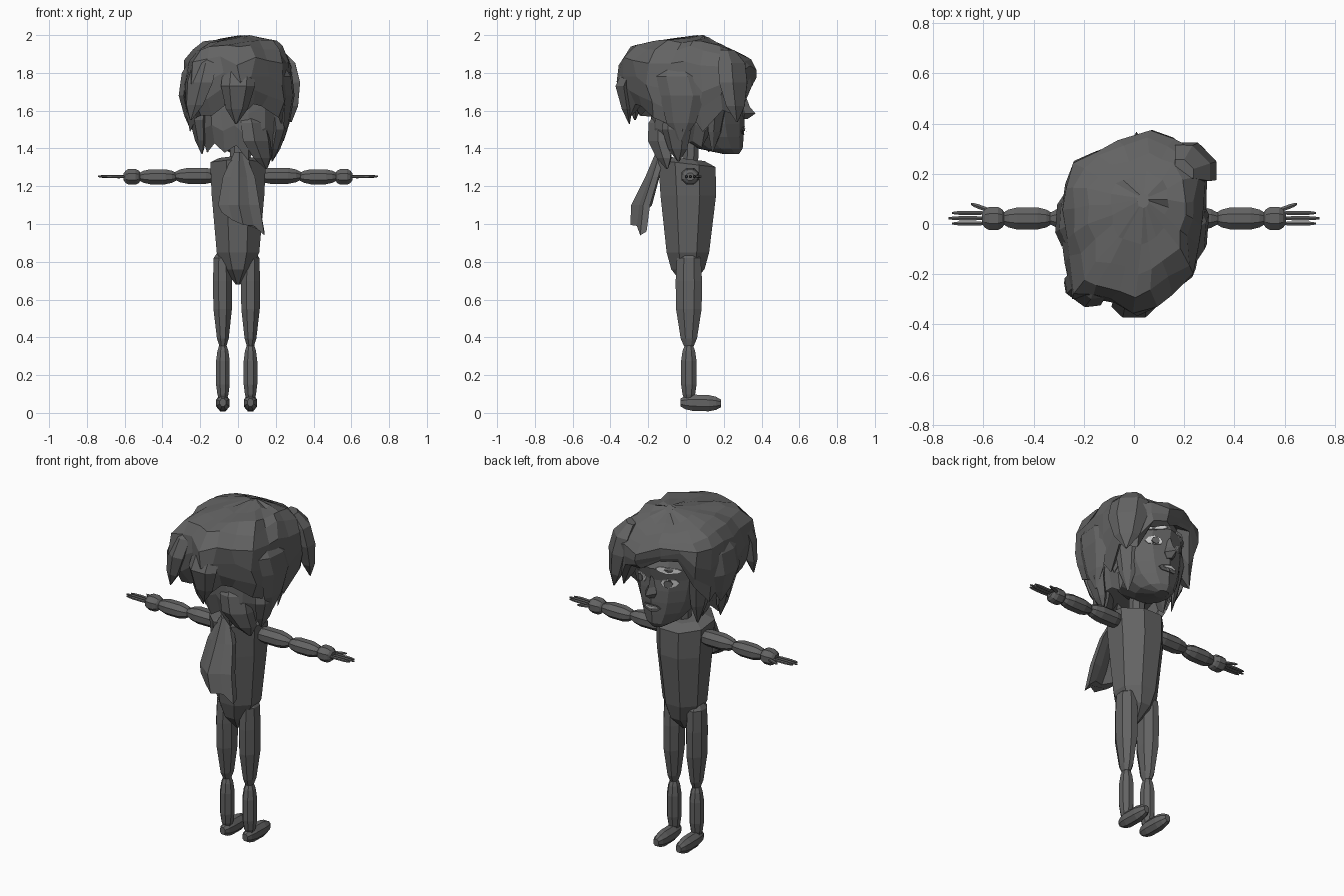
import bpy, bmesh, math, random
from mathutils import Vector
from mathutils.bvhtree import BVHTree

random.seed(4)
if "Cube" in bpy.data.objects:
    bpy.data.objects.remove(bpy.data.objects["Cube"])


def material(name, value):
    mat = bpy.data.materials.new(name)
    mat.use_nodes = True
    colour = (value, value, value, 1)
    mat.diffuse_color = colour
    mat.node_tree.nodes["Principled BSDF"].inputs["Base Color"].default_value = colour
    return mat


grey = material("dark grey", 0.125)
pale = material("pale grey", 0.6)


def finish(name, bm, mat=grey):
    bmesh.ops.recalc_face_normals(bm, faces=bm.faces)
    mesh = bpy.data.meshes.new(name)
    bm.to_mesh(mesh)
    mesh.materials.append(mat)
    obj = bpy.data.objects.new(name, mesh)
    bpy.context.collection.objects.link(obj)
    return obj


def loft(name, rings):
    """Skin a list of equal-sized point rings and cap both ends."""
    bm = bmesh.new()
    rows = [[bm.verts.new(p) for p in ring] for ring in rings]
    n = len(rows[0])
    for a, b in zip(rows, rows[1:]):
        for i in range(n):
            j = (i + 1) % n
            bm.faces.new((a[i], a[j], b[j], b[i]))
    bm.faces.new(rows[0])
    bm.faces.new(rows[-1])
    return finish(name, bm)


def ring(centre, u, v, n=8, turn=0.5):
    c, u, v = Vector(centre), Vector(u), Vector(v)
    angles = [math.tau * (i + turn) / n for i in range(n)]
    return [c + u * math.cos(a) + v * math.sin(a) for a in angles]


def capsule(name, start, end, u, v, stops, n=8):
    """Faceted limb: stops are (fraction along, thickness)."""
    a, b = Vector(start), Vector(end)
    return loft(name, [ring(a.lerp(b, t), Vector(u) * s, Vector(v) * s, n) for t, s in stops])


LIMB = ((0, .5), (.12, .85), (.3, 1.06), (.7, 1.06), (.88, .85), (1, .5))

# Torso: narrow wedge with a sloping shoulder plane
body = ((1.345, .1, .1, 0), (1.32, .15, .155, .005), (1.15, .142, .15, .012), (.85, .115, .115, .01),
        (.76, .075, .09, .01), (.68, .012, .02, .005))
torso_rings = [ring((0, y, z), (w * 1.06, 0, 0), (0, d * 1.06, 0)) for z, w, d, y in body]
for p in torso_rings[0] + torso_rings[1]:
    p.z -= p.y * 0.12
loft("torso", torso_rings)
capsule("neck", (0, .02, 1.28), (0, .03, 1.48), (.045, 0, 0), (0, .045, 0), ((0, 1), (1, 1)))

# Legs, feet, arms and hands on both sides
for side, s in (("left", 1), ("right", -1)):
    hip, knee = s * .075 - .008, s * .073 - .007
    capsule(side + "_thigh", (hip, .015, .845), (knee, .015, .355), (.052, 0, 0), (0, .072, 0),
            ((0, .6), (.05, .95), (.3, 1.05), (.6, 1.02), (.92, .65), (1, .4)))
    capsule(side + "_shin", (knee, .015, .365), (knee, .015, .06), (.037, 0, 0), (0, .042, 0), LIMB)
    capsule(side + "_foot", (knee, -.03, .055), (knee, .185, .05), (.036, 0, 0), (0, 0, .044), LIMB)
    limbs = (("upper_arm", .1, .335, .048, 1.255), ("forearm", .325, .525, .045, 1.25), ("palm", .515, .605, .047, 1.25))
    for part, x0, x1, r, z in limbs:
        capsule(side + "_" + part, (s * x0, .022, z), (s * x1, .022, z), (0, r, 0), (0, 0, r * .9), LIMB)
    for k in range(3):
        y = .002 + k * .021
        capsule(f"{side}_finger_{k + 1}", (s * .585, y, 1.25), (s * (.725 + .015 * (k == 1)), y, 1.252),
                (0, .009, 0), (0, 0, .008), LIMB, 6)
    capsule(side + "_thumb", (s * .565, .05, 1.25), (s * .65, .08, 1.252), (0, .01, 0), (0, 0, .008), LIMB, 6)

# Head: rings of half width, back and front depth
skull = ((1.37, .035, .2, .28), (1.40, .09, .06, .3), (1.46, .135, -.04, .305), (1.53, .165, -.1, .31),
         (1.60, .18, -.12, .31), (1.66, .19, -.12, .305), (1.73, .19, -.12, .32), (1.86, .13, -.06, .25))
head = loft("head", [ring((.01, (a + b) / 2, z), (w * 1.03, 0, 0), (0, (b - a) / 2, 0), 12, 0)
                     for z, w, a, b in skull])
loft("nose", [ring((.01, y, z), (w, 0, 0), (0, d, 0), 4, 0) for z, w, y, d in
              ((1.555, .018, .305, .02), (1.585, .036, .31, .058), (1.62, .022, .3, .038), (1.68, .012, .295, .02))])
for side, s in (("left", 1), ("right", -1)):
    loft(side + "_ear", [ring((.015 + s * x, .08, 1.56), (0, r * .6, 0), (0, 0, r), 6)
                         for x, r in ((.15, .05), (.19, .06), (.2, .04))])

# Thin face details laid on the head surface
surface = BVHTree.FromObject(head, bpy.context.evaluated_depsgraph_get())


def plate(name, x, z, w, h, mat, lift, tilt=0.0):
    bm = bmesh.new()
    verts = []
    for p in ring((x, 0, z), (w, 0, 0), (0, 0, h), 8, 0):
        z_tilted = p.z + (p.x - x) * tilt
        hit = surface.ray_cast(Vector((p.x, 2, z_tilted)), Vector((0, -1, 0)))[0]
        verts.append(bm.verts.new(hit + Vector((0, lift, 0))))
    bm.faces.new(verts)
    obj = finish(name, bm, mat)
    solid = obj.modifiers.new("thickness", "SOLIDIFY")
    solid.thickness = .006
    solid.offset = 0


for side, s in (("left", 1), ("right", -1)):
    x = .005 + s * .088
    plate(side + "_eye", x, 1.65, .042, .026, pale, .005)
    plate(side + "_iris", x, 1.647, .021, .021, grey, .011)
    plate(side + "_eyebrow", x, 1.728, .06, .018, pale, .01, -s * .15)
plate("lips", .015, 1.495, .058, .022, grey, .006)
plate("teeth", .01, 1.5, .042, .009, pale, .011)


def shell(name, outline, crown, profile, peak, rough, slope):
    """Faceted hair cap whose hem height follows the outline points."""
    rings = []
    for scale, drop in profile:
        row = []
        for x, y, hem in outline:
            shift = max(0, 1 - scale)
            p = Vector((x * scale + peak[0] * shift, y * scale + peak[1] * shift, crown + (hem - crown) * drop))
            p.z -= slope * max(0, p.y) ** 2 * (1 - drop)
            jitter = [random.uniform(-rough, rough) * min(1, scale) for _ in range(3)]
            row.append(p + Vector(jitter))
        rings.append(row)
    return loft(name, rings)


# Main hair mass: x, y and hem height around the head
fringe = ((.06, .37, 1.72), (.15, .34, 1.69), (.22, .3, 1.58), (.28, .2, 1.6), (.27, .08, 1.5), (.28, 0, 1.62),
          (.25, -.07, 1.5), (.24, -.2, 1.56), (.15, -.27, 1.61), (.08, -.32, 1.64), (0, -.35, 1.56),
          (-.08, -.31, 1.64), (-.17, -.29, 1.58), (-.23, -.28, 1.57), (-.26, -.14, 1.56), (-.28, -.05, 1.5),
          (-.29, .05, 1.6), (-.28, .15, 1.55), (-.24, .24, 1.65), (-.16, .29, 1.79), (-.06, .33, 1.79))
shell("hair", fringe, 1.97, ((.08, -.08), (.4, -.03), (.68, .01), (.87, .1), (1, .28), (1.02, .55), (.98, .8),
                             (.9, 1), (.7, .8)), (.04, .1), .015, .8)

# Ragged hair around the nape and jaw, left open towards the face
nape = ((.18, .17, 1.52), (.2, .1, 1.4), (.215, .04, 1.44), (.235, -.03, 1.42), (.2, -.1, 1.36), (.13, -.15, 1.42),
        (.06, -.18, 1.33), (-.01, -.18, 1.42), (-.08, -.17, 1.38), (-.14, -.15, 1.43), (-.19, -.08, 1.38),
        (-.2, 0, 1.44), (-.185, .08, 1.4), (-.16, .16, 1.52))
shell("nape_hair", nape, 1.75, ((.9, 0), (1.05, .4), (1.02, .7), (.85, 1), (.75, .8)), (0, 0), .01, 0)


def lock(name, root, mid, tip, width, depth):
    """Flattened tapering strand, wide side facing outwards."""
    points = [Vector(p) for p in (root, mid, tip)]
    out = Vector((points[1].x, points[1].y, 0)).normalized()
    side = Vector((-out.y, out.x, 0))
    path = [points[0], points[0].lerp(points[1], .4) + out * .015, points[1], points[1].lerp(points[2], .6), points[2]]
    loft(name, [ring(p, side * width * k, out * depth * k, 6, 0) for p, k in zip(path, (.5, .95, 1, .65, .06))])


# Loose locks breaking the outline
lock("left_front_lock", (.2, .22, 1.92), (.255, .25, 1.75), (.28, .27, 1.54), .105, .06)
lock("right_back_lock", (-.15, -.2, 1.92), (-.205, -.27, 1.75), (-.25, -.27, 1.55), .09, .05)
lock("back_lock", (.01, -.24, 1.88), (0, -.33, 1.73), (-.01, -.3, 1.53), .09, .05)
lock("right_side_lock", (-.23, .03, 1.88), (-.28, .02, 1.68), (-.25, .03, 1.5), .11, .035)
lock("left_side_lock", (.22, -.06, 1.85), (.26, -.02, 1.68), (.24, -.03, 1.44), .12, .04)
lock("left_nape_lock", (.17, -.02, 1.7), (.22, -.05, 1.5), (.18, -.04, 1.33), .08, .04)
lock("right_nape_lock", (-.16, -.02, 1.7), (-.21, -.06, 1.55), (-.19, -.05, 1.37), .09, .04)
lock("left_temple_lock", (.17, .22, 1.85), (.195, .17, 1.65), (.16, .14, 1.38), .07, .03)
lock("right_temple_lock", (-.16, .18, 1.85), (-.195, .14, 1.65), (-.16, .12, 1.38), .07, .03)
lock("nape_tail", (.06, -.12, 1.6), (.1, -.14, 1.44), (.15, -.1, 1.29), .09, .05)

# Hanging cloth behind the shoulders with a slanted, pointed hem
rows = ((1.38, -.02, .035, -.13, .03), (1.25, -.08, .09, -.165, .05), (1.1, -.105, .115, -.205, .085),
        (1.0, -.085, .14, -.225, .07))
cloth = []
for z, x0, x1, y, bulge in rows:
    xs = [x0 + (x1 - x0) * i / 4 for i in range(5)]
    sag = [0, .5, 1, .5, .25]
    outer = [Vector((x, y - bulge * k, z)) for x, k in zip(xs, sag)]
    inner = [p + Vector((0, .025 + bulge * k * .5, 0)) for p, k in zip(outer, sag)]
    cloth.append(outer + inner[::-1])
for i, drop in enumerate((-.06, -.02, .005, .01, .06)):
    cloth[-1][i].z -= drop
    cloth[-1][9 - i].z -= drop - .02
loft("back_cloth", cloth)
